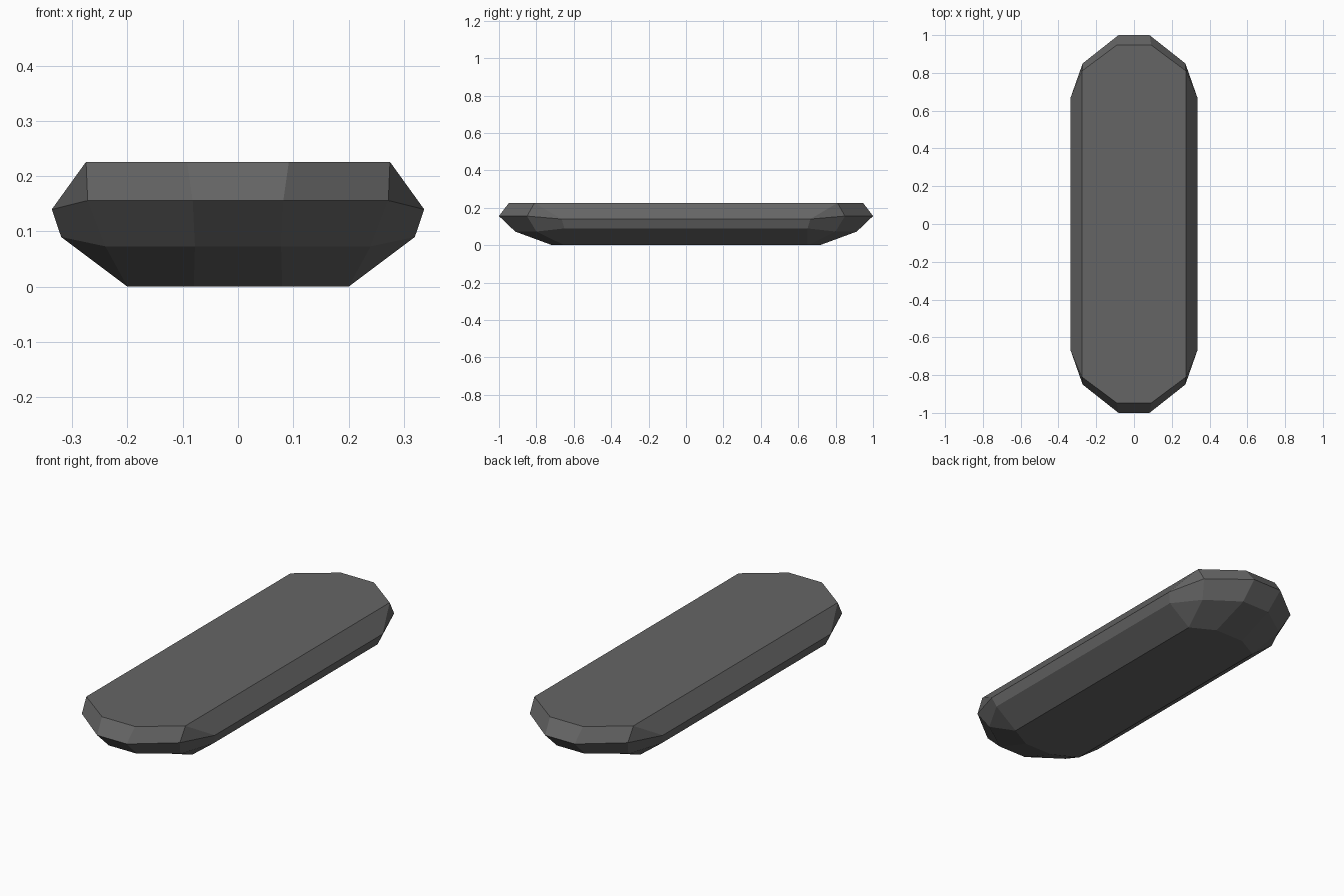
import bpy
import bmesh

if "Cube" in bpy.data.objects:
    bpy.data.objects.remove(bpy.data.objects["Cube"], do_unlink=True)

grey = bpy.data.materials.new("dark grey")
grey.use_nodes = True
colour = (0.13, 0.13, 0.13, 1)
grey.diffuse_color = colour
grey.node_tree.nodes["Principled BSDF"].inputs["Base Color"].default_value = colour

# One quarter of each outline, bottom to top: side, corner, end.
# Repeated points make the flat bottom and top eight-sided.
bottom_corner = (0.20, 0.65, 0)
top_corner = (0.275, 0.81, 0.226)
quarters = [
    [bottom_corner, bottom_corner, (0.08, 0.715, 0)],
    [(0.32, 0.65, 0.09), (0.24, 0.80, 0.073), (0.078, 0.913, 0.073)],
    [(0.337, 0.665, 0.14), (0.272, 0.85, 0.156), (0.082, 1.0, 0.156)],
    [top_corner, top_corner, (0.092, 0.947, 0.226)],
]


def full_ring(bm, quarter):
    """Mirror a quarter outline into a closed ring, counter-clockwise."""
    half = quarter + [(-x, y, z) for x, y, z in reversed(quarter)]
    ring = half + [(-x, -y, z) for x, y, z in half]
    return [bm.verts.new(p) for p in ring]


# Faceted slab: stacked rings, capped at both ends
bm = bmesh.new()
rings = [full_ring(bm, q) for q in quarters]
for low, high in zip(rings, rings[1:]):
    for i in range(len(low)):
        j = (i + 1) % len(low)
        bm.faces.new((low[i], low[j], high[j], high[i]))
bm.faces.new(reversed(rings[0]))
bm.faces.new(rings[-1])
bmesh.ops.remove_doubles(bm, verts=bm.verts, dist=0.001)
bmesh.ops.recalc_face_normals(bm, faces=bm.faces)

mesh = bpy.data.meshes.new("faceted_slab")
bm.to_mesh(mesh)
bm.free()
mesh.materials.append(grey)
slab = bpy.data.objects.new("faceted_slab", mesh)
bpy.context.collection.objects.link(slab)
